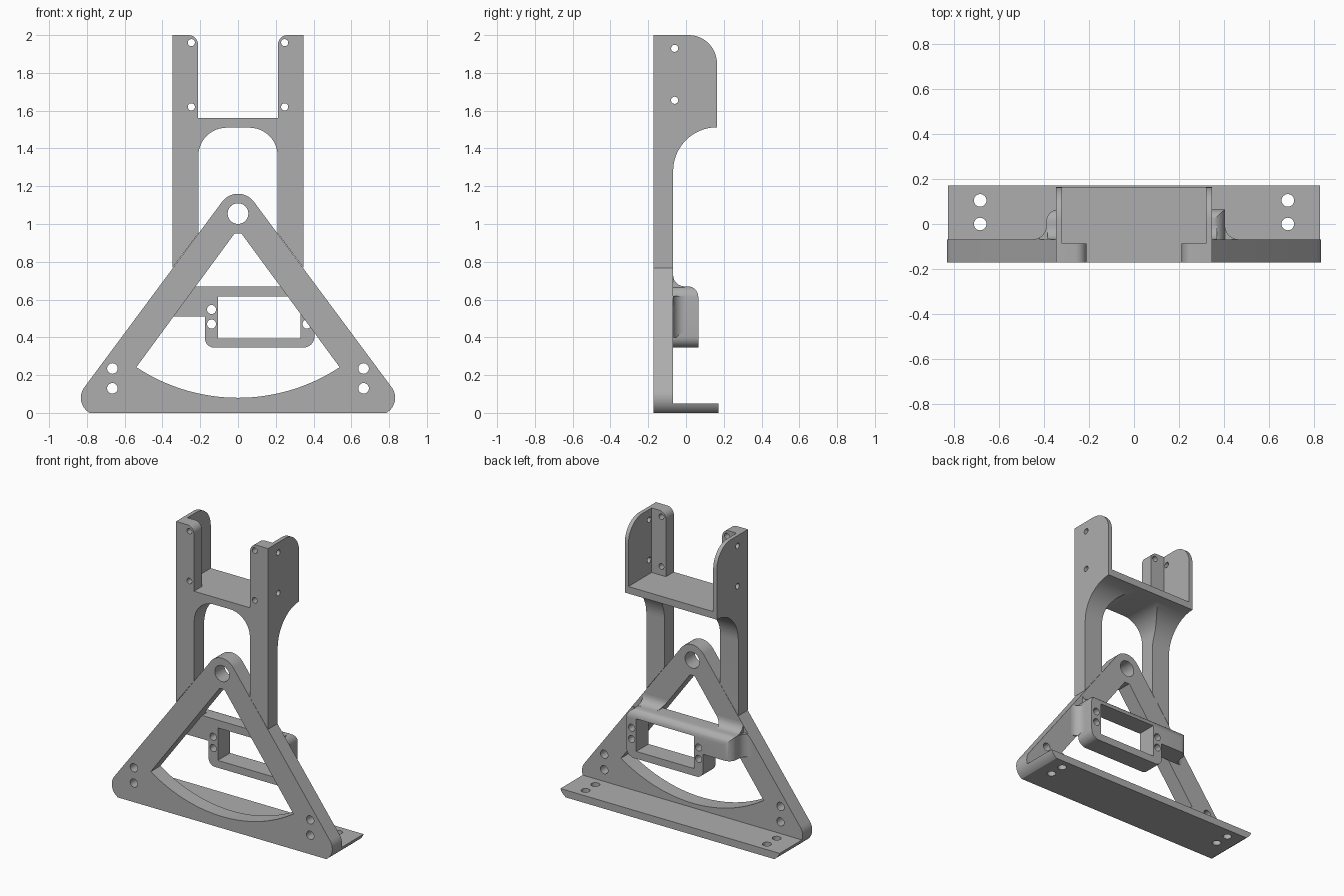
import bpy, bmesh, math

old = bpy.data.objects.get("Cube")
if old:
    bpy.data.objects.remove(old, do_unlink=True)

grey = bpy.data.materials.new("plain_grey")
grey.use_nodes = True
colour = (0.42, 0.42, 0.42, 1)
grey.diffuse_color = colour
grey.node_tree.nodes["Principled BSDF"].inputs["Base Color"].default_value = colour


def arc(cx, cy, r, a0, a1, n=12):
    angles = [math.radians(a0 + (a1 - a0) * i / n) for i in range(n + 1)]
    return [(cx + r * math.cos(a), cy + r * math.sin(a)) for a in angles]


def mirrored(half):
    """Close a right-hand half outline by reflecting it in x."""
    return half + [(-x, z) for x, z in reversed(half)]


def rect(x0, x1, z0, z1):
    return [(x0, z0), (x1, z0), (x1, z1), (x0, z1)]


def prism(name, points, axis, lo, hi):
    """Extrude a flat outline along the given axis from lo to hi."""
    place = {"x": lambda a, b, d: (d, a, b),
             "y": lambda a, b, d: (a, d, b),
             "z": lambda a, b, d: (a, b, d)}[axis]
    bm = bmesh.new()
    near = [bm.verts.new(place(a, b, lo)) for a, b in points]
    far = [bm.verts.new(place(a, b, hi)) for a, b in points]
    bm.faces.new(near)
    bm.faces.new(far)
    for i in range(len(points)):
        j = (i + 1) % len(points)
        bm.faces.new((near[i], near[j], far[j], far[i]))
    bmesh.ops.recalc_face_normals(bm, faces=bm.faces)
    mesh = bpy.data.meshes.new(name)
    bm.to_mesh(mesh)
    bm.free()
    mesh.materials.append(grey)
    obj = bpy.data.objects.new(name, mesh)
    bpy.context.collection.objects.link(obj)
    return obj


def select(obj):
    bpy.ops.object.select_all(action="DESELECT")
    obj.select_set(True)
    bpy.context.view_layer.objects.active = obj


def carve(obj, points, axis, lo, hi, operation="DIFFERENCE"):
    """Cut or trim a part with a temporary prism."""
    tool = prism("cutter", points, axis, lo, hi)
    tool.hide_render = True
    mod = obj.modifiers.new("carve", "BOOLEAN")
    mod.operation, mod.solver, mod.object = operation, "EXACT", tool
    select(obj)
    bpy.ops.object.modifier_apply(modifier=mod.name)
    bpy.data.objects.remove(tool, do_unlink=True)


def drill(obj, a, b, r, axis):
    carve(obj, arc(a, b, r, 0, 345, 23), axis, -1, 1)


FRONT, MID, BACK = -0.172, -0.068, 0.172

# Triangular frame with an open middle and a pivot eye at the top
corner = arc(0.74, 0.08, 0.092, -60, 37)
outline = mirrored(corner + arc(0, 1.055, 0.105, 37, 90))
opening = mirrored(arc(0, 1.055, 0.975, -90, -56.5, 16) + [(0.018, 0.95)])
# The shared bottom point of the opening must appear once
opening = opening[:-1]
outline.pop(len(outline) // 2)
frame = prism("triangle_frame", outline, "y", FRONT, MID)
carve(frame, opening, "y", -1, 1)
drill(frame, 0, 1.055, 0.055, "y")
for side in (-1, 1):
    for z in (0.13, 0.235):
        drill(frame, side * 0.665, z, 0.028, "y")

# Mounting flange along the bottom, with ends following the frame corners
ends = [p for p in corner if p[1] < 0.045] + [(0.827, 0.05)]
flange = prism("base_flange", mirrored(ends), "y", MID, BACK)
for side in (-1, 1):
    for y in (0.0, 0.105):
        drill(flange, side * 0.684, y, 0.028, "z")

# Upper cradle: one side profile, hollowed to posts, shelf and cheeks
profile = [(FRONT, 0.7), (MID, 0.7)]
profile += arc(0.164, 1.28, 0.232, 180, 90, 16)
profile += arc(0.014, 1.85, 0.15, 0, 90)
profile += [(FRONT, 2.0)]
cradle = prism("upper_cradle", profile, "x", -0.347, 0.347)
arch = mirrored([(0.4, 0.6), (0.4, 0.697), (0.21, 0.95)]
                + arc(0.06, 1.36, 0.15, 0, 90))
carve(cradle, arch, "y", -1, 1)
carve(cradle, rect(-0.32, 0.32, -0.087, 1), "z", 1.56, 2.5)
slot = mirrored([(0.212, 1.56)] + [(0.212, 1.95)]
                + arc(0.262, 1.95, 0.05, 180, 90, 8)[1:] + [(0.262, 2.2)])
carve(cradle, slot, "y", -1, 1)
for z in (1.62, 1.96):
    for side in (-1, 1):
        drill(cradle, side * 0.247, z, 0.019, "y")
for z in (1.655, 1.93):
    drill(cradle, -0.06, z, 0.019, "x")

# Rear bracket: a rectangular ring on a short side arm
ring = [(-0.39, 0.67), (-0.39, 0.51), (-0.175, 0.51)]
ring += arc(-0.125, 0.395, 0.05, 180, 270, 8)
ring += arc(0.345, 0.405, 0.06, 270, 360, 8)
ring += arc(0.345, 0.61, 0.06, 0, 90, 8)
bracket = prism("rear_bracket", ring, "y", MID, 0.065)
carve(bracket, rect(-0.105, 0.33, 0.395, 0.617), "y", -1, 1)
top_round = [(-0.3, 0.67), (-0.3, 0.1), (0.065, 0.1)] + arc(0.01, 0.615, 0.055, 0, 90, 8)
carve(bracket, top_round, "x", -1, 1, "INTERSECT")
end_round = [(1, -0.3), (1, 0.065)] + arc(-0.335, 0.01, 0.055, 90, 180, 8) + [(-0.39, -0.3)]
carve(bracket, end_round, "z", 0, 1, "INTERSECT")
for x in (-0.14, 0.365):
    for z in (0.47, 0.547):
        drill(bracket, x, z, 0.024, "y")


# Concave blends where the bracket meets the legs
def blend(name, edge, sign, axis, lo, hi):
    r = 0.06
    section = [(edge - sign * 0.01, MID), (edge + sign * r, MID)]
    section += [(edge + sign * (r - r * math.sin(t)), MID + r - r * math.cos(t))
                for t in [math.radians(a) for a in range(10, 91, 10)]]
    section += [(edge - sign * 0.01, MID + r)]
    if axis == "x":
        section = [(y, e) for e, y in section]
    part = prism(name, section, axis, lo, hi)
    carve(part, outline, "y", -1, 1, "INTERSECT")
    carve(part, opening, "y", -1, 1)
    return part


blends = [blend("top_blend", 0.67, 1, "x", -0.385, 0.37),
          blend("left_blend", 0.405, 1, "z", 0.40, 0.62),
          blend("right_blend", -0.39, -1, "z", 0.51, 0.665)]

for part in [frame, flange, cradle, bracket] + blends:
    select(part)
    bpy.ops.object.shade_smooth_by_angle(angle=math.radians(30))
